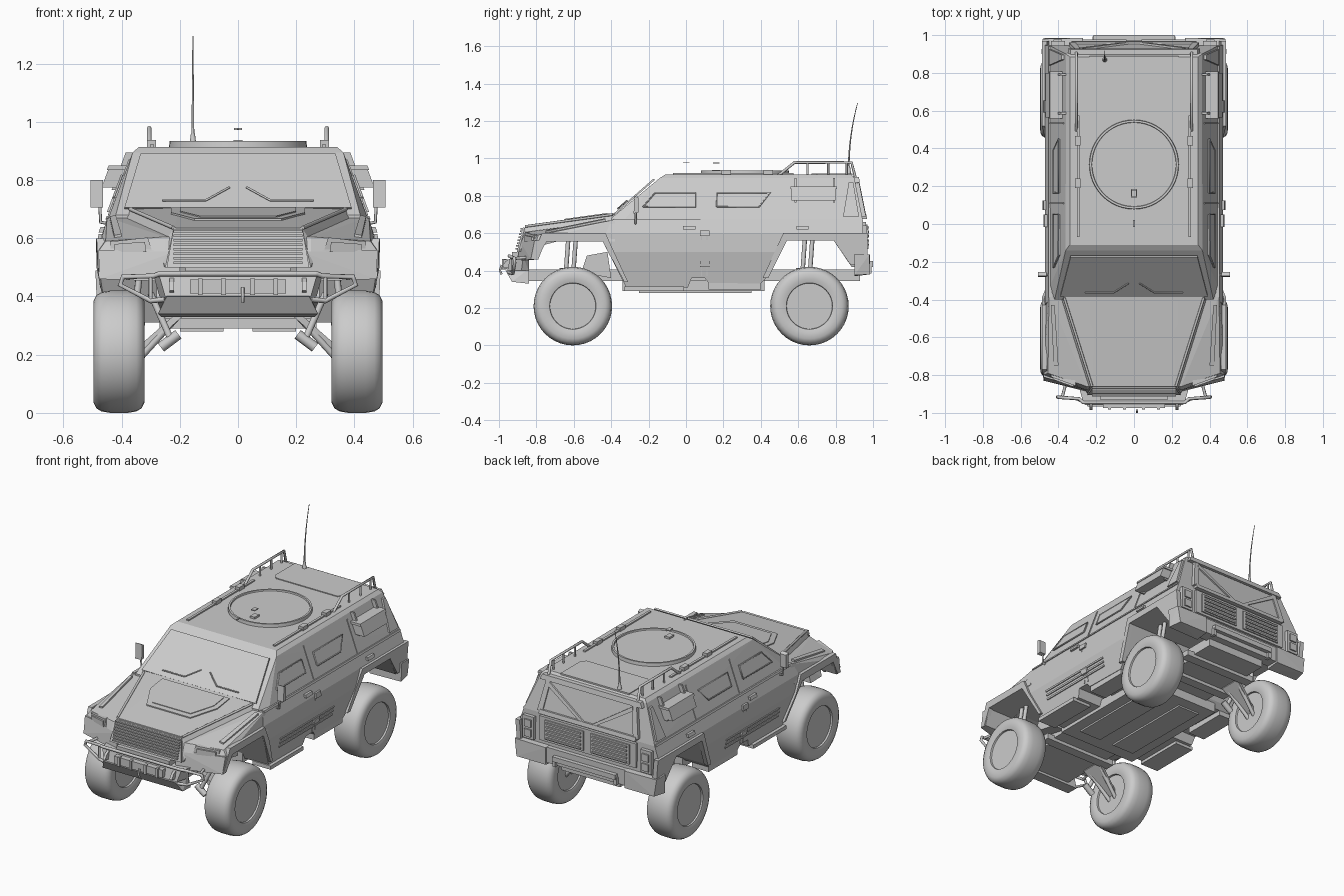
import bpy, bmesh
from math import pi
from mathutils import Vector as V

if "Cube" in bpy.data.objects:
    bpy.data.objects.remove(bpy.data.objects["Cube"])


def finish(name, bm, mir=False, smooth=False):
    bmesh.ops.recalc_face_normals(bm, faces=bm.faces)
    me = bpy.data.meshes.new(name)
    bm.to_mesh(me)
    bm.free()
    o = bpy.data.objects.new(name, me)
    bpy.context.collection.objects.link(o)
    if smooth:
        bpy.ops.object.select_all(action='DESELECT')
        o.select_set(True)
        bpy.context.view_layer.objects.active = o
        bpy.ops.object.shade_smooth_by_angle(angle=0.6)
    if mir:
        o.modifiers.new("mirror", 'MIRROR').use_mirror_merge = False
    return o


def hull(name, pts, sym=False, mir=False):
    """Convex solid; sym adds the x-mirrored points to the same solid."""
    bm = bmesh.new()
    for x, y, z in pts:
        bm.verts.new((x, y, z))
        if sym:
            bm.verts.new((-x, y, z))
    r = bmesh.ops.convex_hull(bm, input=bm.verts)
    bmesh.ops.delete(bm, geom=list({g for g in r["geom_interior"] + r["geom_unused"]
                                    if isinstance(g, bmesh.types.BMVert)}), context='VERTS')
    bmesh.ops.dissolve_limit(bm, angle_limit=0.01, verts=bm.verts, edges=bm.edges)
    return finish(name, bm, mir)


def box(name, x, y, z, mir=False):
    return hull(name, [(a, b, c) for a in x for b in y for c in z], mir=mir)


def panel(name, pts, d, mir=False):
    """Plate: outline swept along d."""
    bm = bmesh.new()
    f = bm.faces.new([bm.verts.new(p) for p in pts])
    g = bmesh.ops.extrude_face_region(bm, geom=[f], use_keep_orig=True)["geom"]
    bmesh.ops.translate(bm, vec=V(d), verts=[v for v in g if isinstance(v, bmesh.types.BMVert)])
    return finish(name, bm, mir)


def lathe(name, prof, cen, axis, mir=False, n=40):
    """Profile of (radius, height) spun round an axis 'X' or 'Z'."""
    mk = (lambda r, h: V((h, 0, r))) if axis == 'X' else (lambda r, h: V((r, 0, h)))
    bm = bmesh.new()
    vs = [bm.verts.new(mk(r, h) + V(cen)) for r, h in prof]
    es = [bm.edges.new(p) for p in zip(vs, vs[1:])]
    bmesh.ops.spin(bm, geom=vs + es, cent=cen, axis=(1, 0, 0) if axis == 'X' else (0, 0, 1),
                   angle=2 * pi, steps=n)
    bmesh.ops.remove_doubles(bm, verts=bm.verts, dist=1e-4)
    return finish(name, bm, mir, True)


def tube(name, pts, r, mir=False, taper=1.0):
    cu = bpy.data.curves.new(name, 'CURVE')
    cu.dimensions, cu.bevel_depth, cu.bevel_resolution, cu.use_fill_caps = '3D', r, 2, True
    s = cu.splines.new('POLY')
    s.points.add(len(pts) - 1)
    for i, (p, q) in enumerate(zip(s.points, pts)):
        p.co = (*q, 1)
        p.radius = 1 + (taper - 1) * i / (len(pts) - 1)
    o = bpy.data.objects.new(name, cu)
    bpy.context.collection.objects.link(o)
    if mir:
        o.modifiers.new("mirror", 'MIRROR').use_mirror_merge = False


WALL = [(.29, .43), (.5, .472), (.6, .472), (.67, .448), (.9, .362), (1, .36)]


def wall(z):
    for (a, p), (b, q) in zip(WALL, WALL[1:]):
        if z <= b:
            return p + (q - p) * (z - a) / (b - a)


def side(name, yz, out):
    return panel(name, [(wall(z) - .012, y, z) for y, z in yz], (out + .012, 0, 0), True)


def rear(name, xz, out, mir=True):
    ry = lambda z: .95 if z < .67 else .95 - (z - .67) * .2
    return panel(name, [(x, ry(z) - .015, z) for x, z in xz], (0, out + .015, 0), mir)


def rect(a, b, c, d):
    return [(a, c), (b, c), (b, d), (a, d)]


# Lower body: side profile with wheel arches, bent to the wall section
prof = [(-.40, .67), (.945, .67), (.95, .42), (.885, .42), (.79, .56), (.54, .56), (.43, .36), (.40, .33),
        (.12, .335), (.10, .36), (.03, .36), (.01, .31), (-.32, .31), (-.445, .555)]
bm = bmesh.new()
f = bm.faces.new([bm.verts.new((-1, y, z)) for y, z in prof])
g = bmesh.ops.extrude_face_region(bm, geom=[f], use_keep_orig=True)["geom"]
bmesh.ops.translate(bm, vec=(2, 0, 0), verts=[v for v in g if isinstance(v, bmesh.types.BMVert)])
bmesh.ops.triangulate(bm, faces=bm.faces)
for h in (.5, .6):
    bmesh.ops.bisect_plane(bm, geom=bm.verts[:] + bm.edges[:] + bm.faces[:], plane_co=(0, 0, h), plane_no=(0, 0, 1))
for v in bm.verts:
    v.co.x *= wall(v.co.z)
finish("lower_body", bm)

# Cabin, windshield and wipers
hull("cabin", [(.42, -.40, .68), (.445, -.33, .67), (.42, -.40, .64), (.448, .945, .67), (.362, -.14, .895),
               (.34, -.11, .914), (.36, .90, .895), (.34, .885, .914)], sym=True)
ws = lambda x, z: (x, -.40 + (z - .68) * 1.14, z)
panel("windshield", [ws(-.39, .70), ws(.39, .70), ws(.335, .885), ws(-.335, .885)], (0, -.008, .006))
tube("wiper", [(.03, -.315, .775), (.11, -.365, .731), (.26, -.365, .731)], .004, True)

# Hood, nose and front wings
hull("hood", [(.37, -.38, .70), (.22, -.86, .635), (.25, -.895, .5), (.41, -.38, .64), (.27, -.85, .56),
              (.2, -.38, .705)], sym=True)
hull("nose", [(.45, -.38, .672), (.475, -.38, .555), (.455, -.79, .59), (.48, -.80, .555), (.25, -.86, .605),
              (.25, -.88, .555)], sym=True)
hull("front_wing", [(.48, -.75, .56), (.48, -.81, .56), (.475, -.83, .46), (.475, -.79, .46), (.2, -.89, .56),
                    (.2, -.90, .45), (.2, -.75, .56), (.2, -.79, .46)], mir=True)
hz = lambda x, y: (x, y, .694 + (.39 + y) * .138)
panel("hood_panel", [hz(*p) for p in [(-.23, -.41), (-.23, -.53), (-.15, -.68), (.15, -.68), (.23, -.53),
                                      (.23, -.41)]], (0, 0, .014))
panel("hood_panel_inset", [hz(*p) for p in [(-.20, -.42), (-.20, -.52), (-.13, -.65), (.13, -.65), (.20, -.52),
                                            (.20, -.42)]], (0, 0, .018))
tube("hood_edge", [(.37, -.39, .70), (.222, -.86, .636)], .007, True)
hull("fender_vent", [(x, y, z + d) for x, y, z in [(.42, -.43, .665), (.44, -.43, .66), (.40, -.75, .60),
                     (.425, -.75, .595)] for d in (0, .015)], mir=True)

# Grille with slats, headlights
panel("grille_frame", [(-.245, -.895, .5), (.245, -.895, .5), (.222, -.862, .63), (-.222, -.862, .63)], (0, -.01, 0))
for i in range(8):
    z = .512 + i * .0155
    y = -.905 + (z - .5) * .25
    box("grille_slat", (-.222, .222), (y - .010, y + .01), (z, z + .008))
hl = lambda x, z, d=0: (x, -.85 + (x - .25) * .36 - d, z)
panel("headlight_housing", [hl(.29, .54), hl(.435, .545), hl(.44, .588), hl(.31, .603)], (0, -.028, 0), True)
panel("headlight_lens", [hl(.315, .553), hl(.425, .553), hl(.425, .58), hl(.32, .588)], (0, -.038, 0), True)

# Front bumper, skid plate, bull bar, winch and tow hooks
hull("front_bumper", [(.27, -.94, .47), (.25, -.955, .40), (.29, -.87, .47), (.27, -.88, .40), (.25, -.84, .47),
                      (.25, -.84, .40)], sym=True)
hull("skid_plate", [(.245, -.965, .40), (.275, -.93, .34), (.265, -.84, .33), (.245, -.84, .41)], sym=True)
box("bumper_top", (-.18, .18), (-.93, -.85), (.46, .50))
tube("bull_bar", [(-.27, -.945, .478), (.27, -.945, .478), (.29, -.925, .47), (.395, -.918, .468),
                  (.405, -.916, .44), (.30, -.925, .385), (.25, -.95, .39)], .009, True)
tube("bull_bar_brace", [(.30, -.925, .47), (.30, -.925, .39)], .007, True)
tube("bull_bar_stay", [(.38, -.918, .465), (.36, -.84, .47)], .008, True)
box("winch_box", (-.165, .165), (-.975, -.93), (.41, .458))
for x in (-.13, -.05, .05, .13):
    box("winch_bar", (x - .008, x + .008), (-.983, -.96), (.405, .462))
tube("winch_hook", [(.016, -.985, .43), (.016, -.995, .40), (.016, -.985, .38)], .006)
hull("tow_hook", [(x, y, z) for x in (.22, .236) for y, z in [(-.93, .47), (-.965, .45), (-.985, .42), (-.93, .41)]],
     mir=True)

# Wheels: rounded tyres with flat hub discs
tyre = [(0, .072), (.122, .072), (.124, .082), (.145, .088), (.175, .087), (.194, .078), (.205, .06), (.21, .03)]
tyre += [(r, -h) for r, h in reversed(tyre)]
for n, y in (("front_wheel", -.605), ("rear_wheel", .66)):
    lathe(n, tyre, (.409, y, .21), 'X', True)

# Suspension
for y in (-.605, .66):
    for d in (-.05, .05):
        tube("suspension_arm", [(.345, y + d * .5, .18), (.2, y + d, .34)], .012, True)
    for d in (-.025, .015):
        tube("strut", [(.36, y + d - .02, .28), (.33, y + d, .56)], .012, True)
    hull("lower_arm_plate", [(.34, y - .03, .20), (.34, y + .03, .20), (.18, y - .07, .34), (.18, y + .07, .34),
                             (.34, y - .03, .23), (.34, y + .03, .23), (.18, y - .07, .37), (.18, y + .07, .37)], mir=True)
    tube("shock", [(.265, y - .09, .225), (.205, y - .09, .27)], .018, True)
    tube("shock_rod", [(.23, y - .09, .25), (.30, y - .06, .41)], .012, True)

# Chassis and underbody: low frame, open above it between the arches
box("chassis", (-.2, .2), (-.86, .93), (.345, .405))
box("floor_plate", (-.27, .27), (-.34, .42), (.29, .35))
box("floor_rib", (.05, .2), (-.25, .35), (.28, .30), True)
hull("front_frame_gusset", [(x, y, z) for x in (.16, .28) for y, z in [(-.56, .39), (-.53, .48), (-.50, .48),
                                                                       (-.40, .36), (-.42, .5)]], mir=True)
for y in (-.52, .55, .76):
    box("cross_member", (-.25, .25), (y - .03, y + .03), (.325, .36))
box("running_board", (.33, .455), (-.33, -.01), (.292, .315), True)
box("side_tank", (.32, .435), (.12, .40), (.30, .345), True)

# Fender flares, seams and side details
side("front_flare", [(-.83, .46), (-.77, .60), (-.43, .60), (-.385, .50), (-.31, .34), (-.33, .34), (-.445, .555),
                     (-.745, .555), (-.80, .46)], .014)
side("rear_flare", [(.41, .36), (.52, .60), (.97, .60), (.97, .43), (.88, .43), (.79, .56), (.54, .56),
                    (.44, .36)], .016)
side("belt_line", rect(-.39, .94, .665, .677), .006)
for y in (.105, .53):
    side("door_seam_upper", rect(y, y + .008, .68, .87), .003)
for y in (.08, .11):
    side("door_seam", rect(y, y + .006, .37, .60), .004)
for z in (.40, .425, .45):
    side("door_rib", rect(-.25, .27, z, z + .01), .006)
for z in (.42, .585):
    side("door_hinge", rect(.075, .125, z, z + .03), .012)
side("front_handle", rect(-.015, .05, .62, .638), .014)
side("rear_handle", rect(.59, .655, .62, .638), .014)
for n, a in (("front_window", [(-.23, .74), (.05, .74), (.05, .815), (-.165, .815)]),
             ("rear_window", [(.165, .74), (.39, .74), (.45, .815), (.165, .815)])):
    side(n, a, .006)
    a3 = [(wall(z) + .006, y, z) for y, z in a]
    tube(n + "_frame", a3 + a3[:1], .004, True)

# Mirrors and side boxes
hull("mirror", [(x, y, z) for x in (.463, .507) for y, z in [(-.28, .705), (-.255, .71), (-.255, .79), (-.275, .80)]],
     mir=True)
tube("mirror_arm", [(.44, -.27, .65), (.472, -.27, .655), (.475, -.268, .72)], .006, True)
side("storage_box", rect(.565, .80, .775, .845), .06)
side("storage_lid", rect(.558, .807, .835, .85), .064)
for y in (.58, .785):
    side("box_bracket", rect(y, y + .012, .765, .895), .022)
side("rear_pillar", [(.84, .69), (.925, .69), (.895, .87), (.87, .87)], .01)

# Roof: hatch, rails, rack, rear panel, antenna
lathe("roof_hatch", [(0, .926), (.222, .926), (.224, .934), (.235, .934), (.238, .905), (0, .905)], (0, .315, 0), 'Z', n=48)
box("hatch_latch", (-.016, .016), (.14, .185), (.92, .938))
box("hatch_handle", (-.013, .013), (.145, .18), (.972, .978))
box("roof_sight", (-.004, .004), (-.015, .02), (.974, .979))
panel("roof_rear_panel", [(-.235, .89, .91), (-.235, .70, .91), (-.21, .67, .91), (.21, .67, .91), (.235, .70, .91),
                          (.235, .89, .91)], (0, 0, .009))
box("roof_rail", (.288, .303), (-.07, .575), (.905, .922), True)
for y in (.215, .44):
    box("rail_clamp", (.282, .312), (y - .025, y + .025), (.905, .937), True)
tube("roof_rack", [(.305, .49, .905), (.305, .58, .978), (.305, .885, .978), (.305, .915, .86)], .008, True)
for y in (.65, .76, .86):
    tube("rack_post", [(.305, y, .90), (.305, y, .978)], .006, True)
lathe("antenna_base", [(0, .96), (.007, .96), (.012, .92), (.02, .905)], (-.155, .87, 0), 'Z', n=16)
tube("antenna", [(-.155, .87 + .047 * (i / 8) ** 2, .94 + .355 * i / 8) for i in range(9)], .005, taper=.35)

# Rear: door, window braces, louvres, lights, bumper
rear("rear_door", [(-.33, .51), (.33, .51), (.33, .66), (-.33, .66)], .012, False)
rear("rear_glass", [(-.31, .70), (.31, .70), (.285, .865), (-.285, .865)], .008, False)
rear("rear_roof_lip", [(-.35, .87), (.35, .87), (.335, .90), (-.335, .90)], .02, False)
rear("window_brace", [(.03, .70), (.06, .70), (.29, .84), (.285, .865)], .018)
rear("window_frame", [(.31, .69), (.345, .69), (.31, .87), (.28, .87)], .016)
rear("window_sill", rect(-.33, .33, .675, .70), .02, False)
rear("louvre_panel", rect(.025, .29, .525, .645), .02)
for i in range(5):
    rear("louvre_slat", rect(.04, .275, .533 + i * .023, .543 + i * .023), .028)
rear("tail_light_housing", rect(.365, .44, .50, .64), .018)
for z in (.515, .575):
    rear("tail_light", rect(.38, .425, z, z + .045), .027)
hull("rear_bumper_corner", [(.27, .90, .37), (.27, .985, .38), (.27, .985, .485), (.27, .90, .49), (.485, .90, .375),
                            (.49, .90, .49), (.47, .985, .38), (.485, .98, .485)], mir=True)
box("rear_bumper", (-.28, .28), (.90, .975), (.39, .485))
box("rear_step", (-.215, .215), (.96, 1.0), (.42, .45))
box("rear_tow_lug", (.2, .22), (.96, .992), (.385, .43), True)
